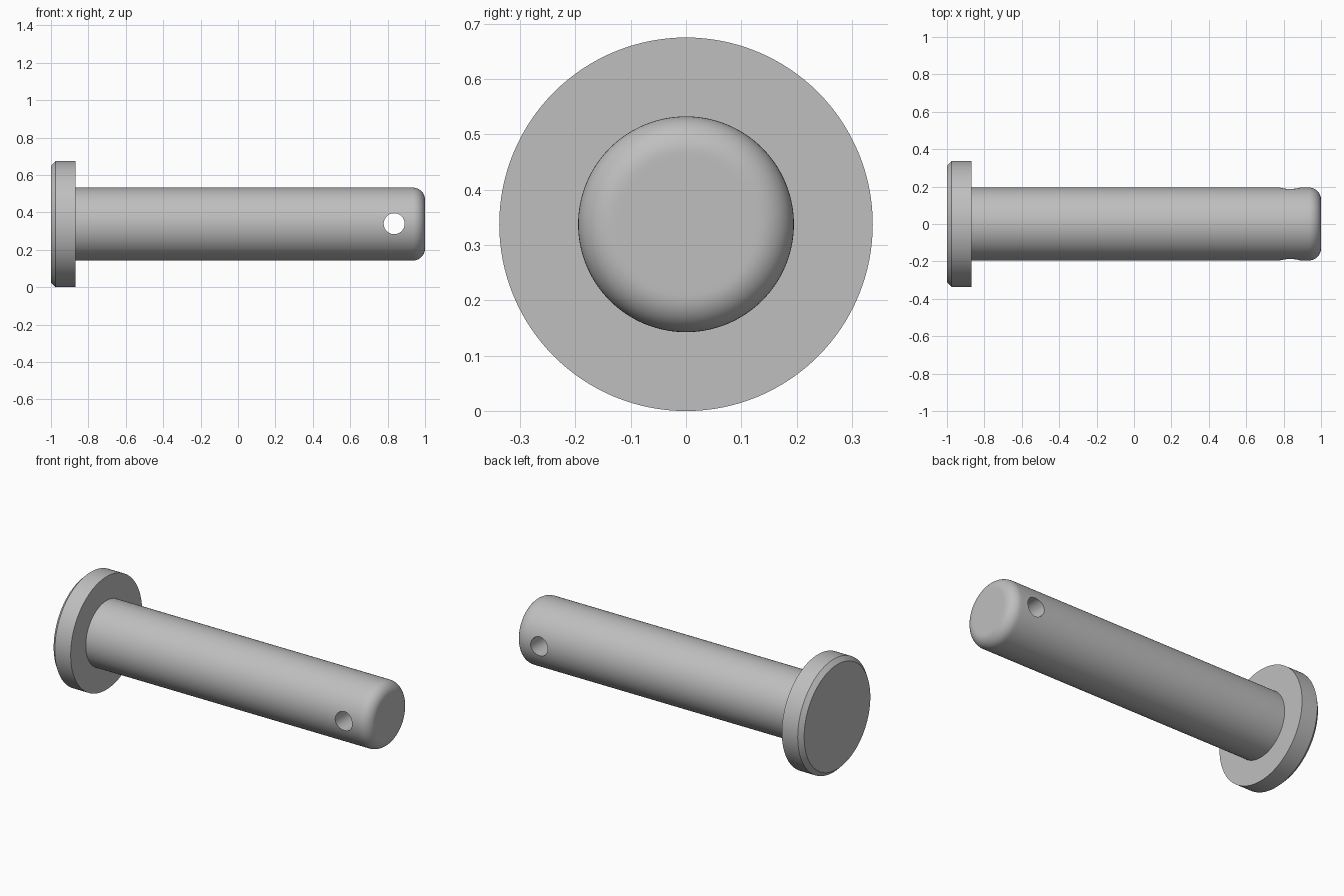
import bpy, bmesh, math
from mathutils import Matrix, Vector

cube = bpy.data.objects.get("Cube")
if cube:
    bpy.data.objects.remove(cube, do_unlink=True)

HEAD_R, SHAFT_R = 0.3375, 0.195
HEAD_X, CHAMFER, FILLET = -0.87, 0.025, 0.065
HOLE_X, HOLE_R = 0.835, 0.056
SEGMENTS = 128

steel = bpy.data.materials.new("steel grey")
steel.use_nodes = True
grey = (0.52, 0.52, 0.52, 1)
steel.diffuse_color = grey
steel.node_tree.nodes["Principled BSDF"].inputs["Base Color"].default_value = grey


def make_object(name, bm):
    bmesh.ops.recalc_face_normals(bm, faces=bm.faces)
    mesh = bpy.data.meshes.new(name)
    bm.to_mesh(mesh)
    bm.free()
    mesh.materials.append(steel)
    obj = bpy.data.objects.new(name, mesh)
    bpy.context.collection.objects.link(obj)
    return obj


# Profile (x, radius): chamfered flange, straight shaft, rounded tip
profile = [(-1, 0), (-1, HEAD_R - CHAMFER), (-1 + CHAMFER, HEAD_R),
           (HEAD_X, HEAD_R), (HEAD_X, SHAFT_R),
           (HOLE_X - 0.08, SHAFT_R), (HOLE_X + 0.08, SHAFT_R)]
for i in range(13):
    a = math.radians(90 * i / 12)
    profile.append((1 - FILLET + FILLET * math.sin(a),
                    SHAFT_R - FILLET + FILLET * math.cos(a)))
profile += [(1, SHAFT_R - FILLET - 0.01), (1, 0)]

# Turn the profile around the pin axis
bm = bmesh.new()
verts = [bm.verts.new((x, 0, HEAD_R + r)) for x, r in profile]
edges = [bm.edges.new(pair) for pair in zip(verts, verts[1:])]
bmesh.ops.spin(bm, geom=verts + edges, cent=(0, 0, HEAD_R), axis=(1, 0, 0),
               angle=math.tau, steps=SEGMENTS)
bmesh.ops.remove_doubles(bm, verts=bm.verts, dist=1e-5)
pin = make_object("headed_pin", bm)

# Cross hole through the tip
bm = bmesh.new()
bmesh.ops.create_cone(bm, cap_ends=True, segments=64, radius1=HOLE_R,
                      radius2=HOLE_R, depth=1,
                      matrix=Matrix.Translation(Vector((HOLE_X, 0, HEAD_R + 0.002)))
                      @ Matrix.Rotation(math.pi / 2, 4, 'X'))
cutter = make_object("hole_cutter", bm)

bpy.ops.object.select_all(action='DESELECT')
bpy.context.view_layer.objects.active = pin
pin.select_set(True)
cut = pin.modifiers.new("cross_hole", 'BOOLEAN')
cut.operation, cut.solver, cut.object = 'DIFFERENCE', 'EXACT', cutter
bpy.ops.object.modifier_apply(modifier=cut.name)
bpy.data.objects.remove(cutter, do_unlink=True)
bpy.ops.object.shade_smooth_by_angle(angle=math.radians(30))
